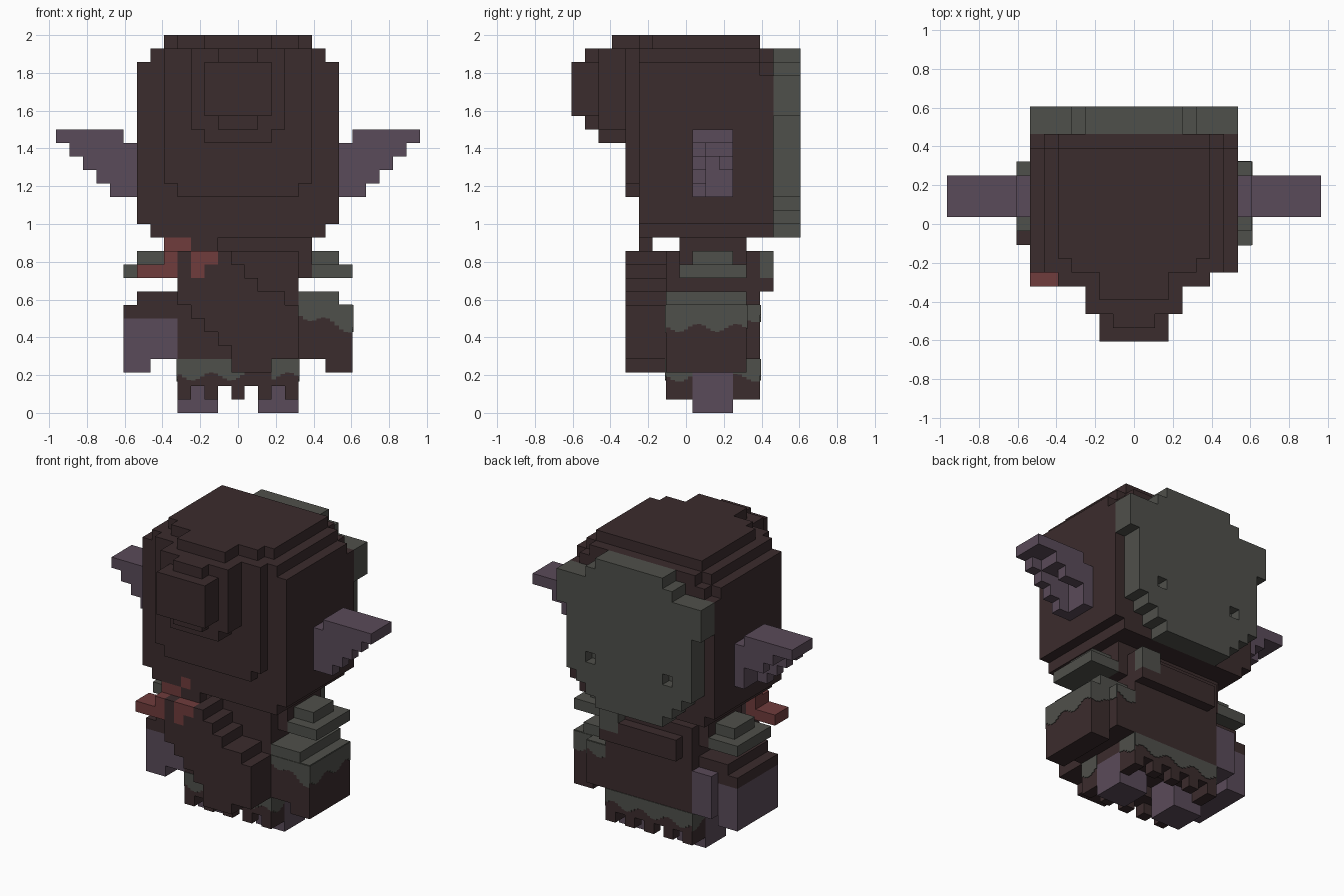
import bpy, bmesh, math

cube = bpy.data.objects.get("Cube")
if cube:
    bpy.data.objects.remove(cube, do_unlink=True)

U = 1 / 14  # size of one block


def material(name, r, g, b):
    m = bpy.data.materials.new(name)
    m.use_nodes = True
    m.diffuse_color = (r, g, b, 1)
    m.node_tree.nodes["Principled BSDF"].inputs["Base Color"].default_value = (r, g, b, 1)
    return m


BROWN = material("dark brown cloth", .044, .025, .026)
GREY = material("stone grey", .078, .08, .07)
PURPLE = material("dusky purple skin", .102, .07, .1)
RED = material("dull red", .16, .045, .045)


def solid(name, mat, spans):
    """Join spans of (low, high) corners, in block units, into one object."""
    bm = bmesh.new()
    for lo, hi in spans:
        verts = bmesh.ops.create_cube(bm, size=1)["verts"]
        for v in verts:
            v.co = [(lo[i] if v.co[i] < 0 else hi[i]) * U for i in range(3)]
    me = bpy.data.meshes.new(name)
    bm.to_mesh(me)
    bm.free()
    me.materials.append(mat)
    ob = bpy.data.objects.new(name, me)
    bpy.context.collection.objects.link(ob)
    return ob


def cells(x0, x1, y0, y1, z0, z1):
    """Inclusive block indices to a span."""
    return (x0 - .5, y0 - .5, z0), (x1 + .5, y1 + .5, z1 + 1)


def wide(w, *yz):
    return cells(-w, w, *yz)


def flip(spans):
    return [((-hi[0], lo[1], lo[2]), (-lo[0], hi[1], hi[2])) for lo, hi in spans]


def wavy(axis, a, b, pos, top, bottom, slope=0):
    """Thin painted plate with a wavy lower edge, on the plane axis = pos."""
    out = []
    n = int((b - a) * 3)
    for i in range(n):
        s, e = a + (b - a) * i / n, a + (b - a) * (i + 1) / n
        low = bottom + slope * (s - a) + .3 * math.sin(s * 2.2)
        p, q = pos - .05, pos + .05
        if axis == "x":
            out.append(((p, s, low), (q, e, top)))
        else:
            out.append(((s, p, low), (e, q, top)))
    return out


# Hood: core, crown and the stepped bulge at the front
solid("hood", BROWN, [
    wide(7, -3, 5, 14, 25), wide(6, -3, 5, 13, 26),
    wide(7, 6, 6, 14, 24), wide(6, 6, 6, 13, 25), wide(5, 6, 6, 13, 26)])
solid("hood_crown", BROWN, [
    wide(5, -2, 5, 27, 27), wide(4, -3, -3, 27, 27), wide(2, -5, -4, 27, 27)])
solid("hood_bulge", BROWN, [
    wide(5, -4, -4, 17, 26), wide(4, -4, -4, 16, 16),
    wide(3, -6, -5, 21, 26), wide(2, -6, -5, 20, 20),
    wide(2, -8, -7, 22, 25), wide(1, -7, -7, 21, 26)])

# Mask with two eye holes
rows = [(3, 13, 13), (4, 14, 14), (5, 15, 15), (6, 16, 21), (7, 22, 24), (4, 25, 25), (3, 26, 26)]
mask = [wide(w, 7, 7, a, b) for w, a, b in rows]
for w, a, b in rows:
    if w == 6:
        mask += [wide(w, 8, 8, a, a), wide(w, 8, 8, a + 2, b), wide(3, 8, 8, a + 1, a + 1)]
        side = [cells(5, 6, 8, 8, a + 1, a + 1)]
        mask += side + flip(side)
    else:
        mask.append(wide(w, 8, 8, a, b))
solid("mask", GREY, mask)

# Ears: stepped wedges, hollowed below the top slab
ear = [cells(9, 13, 1, 3, 20, 20)]
for i in range(4):
    z = 19 - i
    ear += [cells(8, 12 - i, 1, 1, z, z), cells(8, 8, 2, 3, z, z)]
ear += [cells(8, 10, 3, 3, 18, 19), cells(8, 11, 2, 3, 19, 19)]
solid("left_ear", PURPLE, ear)
solid("right_ear", PURPLE, flip(ear))

# Torso, neck and back flap
solid("neck", BROWN, [wide(5, 0, 4, 12, 12)])
solid("torso", BROWN, [wide(4, -1, 5, 4, 11), wide(5, 0, 4, 10, 11)])
solid("back_flap", BROWN, [cells(-3, 2, 6, 6, 9, 10), cells(3, 4, 6, 6, 9, 9)])
solid("back_tie", GREY, [cells(3, 4, 6, 6, 10, 11)])

# Diagonal sash bulging from the front
ends = [(0, 2), (0, 4), (-1, 4), (-2, 4), (-3, 4), (-4, 3), (-4, 1), (-2, 0), (-1, -1)]
solid("sash", BROWN, [cells(a, b, -4, -2, 3 + i, 3 + i) for i, (a, b) in enumerate(ends)])

# Skirt with a fringe of teeth
skirt = [wide(4, -1, 5, 3, 3), wide(4, -1, 0, 2, 2), wide(4, 4, 5, 2, 2)]
for x in (-4, -2, 0, 2, 4):
    skirt += [cells(x, x, -1, -1, 1, 1), cells(x, x, 5, 5, 1, 1)]
for x in (-4, 4):
    skirt += [cells(x, x, 0, 0, 1, 1), cells(x, x, 4, 4, 1, 1)]
solid("skirt", BROWN, skirt)
hem = wavy("y", -4.5, .5, -1.5, 4, 2.7) + wavy("y", 2.5, 4.5, -1.5, 4, 2.7)
hem += wavy("y", -4.5, 4.5, 5.5, 4, 2.7)
for x in (-4.5, 4.5):
    hem += wavy("x", -1.5, .5, x, 4, 2.6) + wavy("x", 3.5, 5.5, x, 4, 2.6)
solid("skirt_hem", GREY, hem)

# Shoulders
shoulder = [cells(6, 7, 1, 3, 11, 11), cells(6, 8, 0, 4, 10, 10)]
solid("left_shoulder", GREY, shoulder)
solid("right_shoulder", GREY, flip(shoulder))

# Left arm with a grey, wavy-edged upper sleeve
solid("left_arm", BROWN, [
    cells(7, 8, -1, 4, 3, 7), cells(5, 6, -1, 4, 4, 7), cells(5, 6, 5, 5, 4, 7)])
solid("left_sleeve_top", GREY, [cells(5, 7, -1, 4, 8, 8)])
solid("left_sleeve_band", GREY,
      wavy("x", -1.5, 4.5, 8.5, 8, 6.3)
      + wavy("y", 4.5, 8.5, -1.5, 8, 7.3, -.3)
      + wavy("y", 6.5, 8.5, 4.5, 8, 6.5)
      + wavy("y", 4.5, 6.5, 5.5, 8, 7)
      + wavy("x", 4.5, 5.5, 6.5, 8, 7)
      + [((4.5, -1.5, 7.95), (8.5, 4.5, 8.05)), ((4.5, 4.5, 7.95), (6.5, 5.5, 8.05))])

# Right arm: brown cuff over a bare hand with a thumb
solid("right_cuff", BROWN, flip([cells(5, 8, -1, 4, 7, 7), cells(5, 7, -1, 4, 8, 8)]))
solid("right_hand", PURPLE, flip([
    cells(7, 8, -1, 4, 3, 6), cells(5, 6, -1, 4, 4, 6), cells(5, 6, 5, 5, 4, 7)]))

# Feet
foot = [cells(2, 4, 1, 3, 0, 2)]
solid("left_foot", PURPLE, foot)
solid("right_foot", PURPLE, flip(foot))

# Ragged bow at the collar
solid("bow", RED, [
    cells(-3, -3, -3, -3, 13, 13), cells(-5, -4, -3, -3, 12, 12),
    cells(-5, -5, -4, -3, 11, 11), cells(-3, -2, -4, -3, 11, 11),
    cells(-7, -5, -4, -3, 10, 10), cells(-3, -3, -4, -3, 10, 10)])
solid("bow_shadow_cloth", BROWN, [
    cells(-3, -2, -3, -3, 12, 12), cells(-4, -4, -4, -3, 11, 11), cells(-4, -4, -4, -3, 10, 10)])
